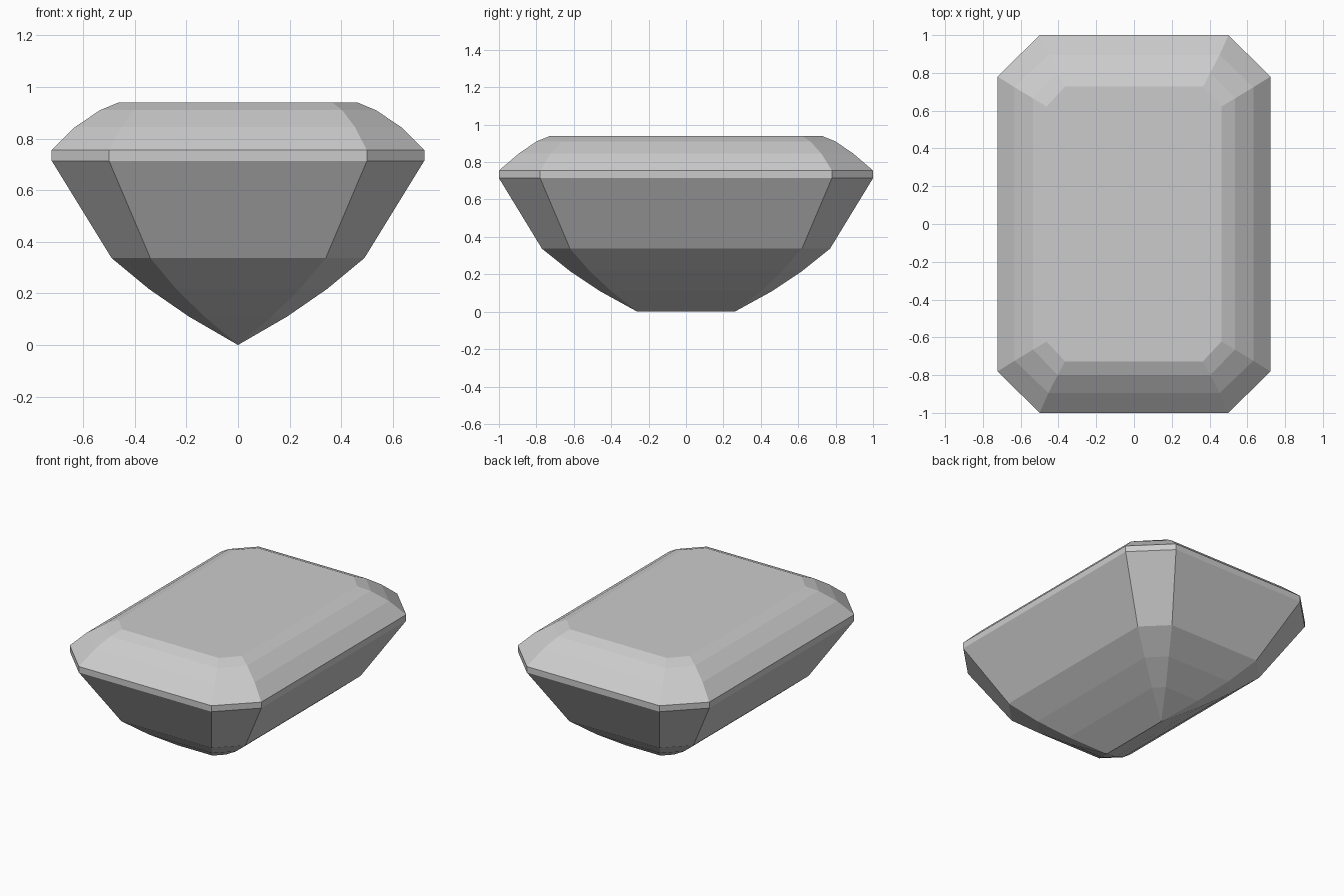
import bpy, bmesh

if "Cube" in bpy.data.objects:
    bpy.data.objects.remove(bpy.data.objects["Cube"])

# Step-cut gem: stacked octagonal rings with cut corners.
# Each ring: half width, half depth, corner start on x, corner start on y, height
RINGS = [
    (0.00, 0.26, 0.00, 0.26, 0.00),     # keel (collapses to a line)
    (0.19, 0.46, 0.13, 0.40, 0.11),     # pavilion steps
    (0.345, 0.62, 0.24, 0.515, 0.217),
    (0.49, 0.77, 0.34, 0.62, 0.337),
    (0.722, 1.0, 0.50, 0.78, 0.714),    # girdle
    (0.722, 1.0, 0.50, 0.78, 0.755),
    (0.632, 0.895, 0.453, 0.724, 0.845),  # crown steps
    (0.535, 0.80, 0.404, 0.665, 0.91),
    (0.463, 0.727, 0.365, 0.622, 0.94),   # table
]


def ring_points(hx, hy, cx, cy, z):
    quarter = [(hx, cy), (cx, hy)]
    half = quarter + [(-x, y) for x, y in reversed(quarter)]
    return [(x, y, z) for x, y in half + [(-x, -y) for x, y in half]]


bm = bmesh.new()
loops = [[bm.verts.new(p) for p in ring_points(*r)] for r in RINGS]
for low, high in zip(loops, loops[1:]):
    for i in range(8):
        j = (i + 1) % 8
        bm.faces.new((low[i], low[j], high[j], high[i]))
bm.faces.new(loops[-1])
bmesh.ops.remove_doubles(bm, verts=bm.verts[:], dist=0.001)
bmesh.ops.recalc_face_normals(bm, faces=bm.faces[:])

mesh = bpy.data.meshes.new("gem")
bm.to_mesh(mesh)
bm.free()

grey = bpy.data.materials.new("light_grey")
grey.diffuse_color = (0.6, 0.6, 0.6, 1)
grey.use_nodes = True
grey.node_tree.nodes["Principled BSDF"].inputs["Base Color"].default_value = grey.diffuse_color
mesh.materials.append(grey)
gem = bpy.data.objects.new("gem", mesh)
bpy.context.collection.objects.link(gem)
